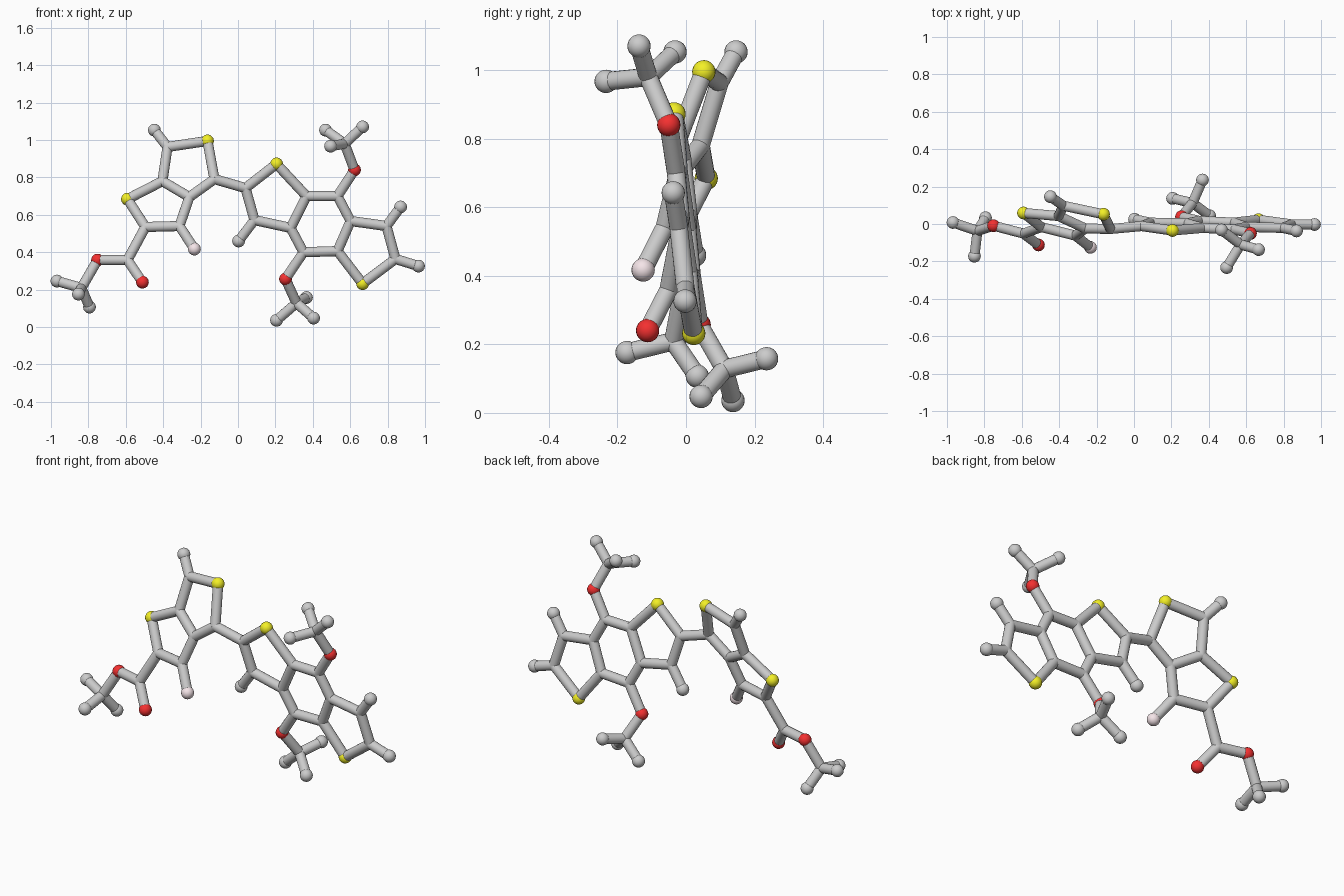
import bpy, bmesh
from mathutils import Vector, Matrix

if "Cube" in bpy.data.objects:
    bpy.data.objects.remove(bpy.data.objects["Cube"])

STICK, BALL = 0.027, 0.034


def left(x, z):      # tilted plane of the left double ring
    return Vector((x, 0.052 - 0.262 * (x + 0.163) + 0.338 * (z - 0.995), z))


def right(x, z):     # tilted plane of the right triple ring
    return Vector((x, -0.035 - 0.046 * (x - 0.206) - 0.123 * (z - 0.872), z))


V = lambda *c: Vector(c)

# Joints of the left group
P = {k: left(*c) for k, c in dict(
    la=(-.447, 1.053), lb=(-.377, .963), S1=(-.163, .995), lc=(-.126, .791),
    ld=(-.26, .695), le=(-.404, .78), S2=(-.591, .684), lf=(-.495, .535),
    lg=(-.313, .54), F1=(-.233, .417), lh=(-.591, .358), O1=(-.511, .24),
    O2=(-.751, .358), li=(-.837, .209)).items()}
# Joints of the right group
P.update({k: right(*c) for k, c in dict(
    S3=(.206, .872), r1=(.04, .743), r2=(.088, .572), ra=(.003, .46),
    r3=(.281, .53), r4=(.366, .70), r5=(.532, .70), O3=(.623, .84),
    r6=(.602, .567), r7=(.532, .406), r8=(.35, .40), O4=(.254, .257),
    S4=(.666, .232), r9=(.842, .364), r10=(.794, .54), rb=(.965, .326),
    rc=(.869, .642)).items()})
# Centres and tips of the three-pronged branches
P.update(tc=V(.57, -.11, .98), bc=V(.313, .112, .128))
prongs = {
    'li': [V(-.968, .008, .246), V(-.853, -.172, .176), V(-.794, .033, .107)],
    'tc': [V(.468, -.032, 1.053), V(.495, -.233, .967), V(.666, -.137, 1.07)],
    'bc': [V(.206, .137, .036), V(.404, .044, .048), V(.366, .235, .158)],
}
ends = ['la', 'ra', 'rb', 'rc']
chains = ['la lb S1 lc ld le lb', 'le S2 lf lg ld', 'lg F1', 'lf lh O1',
          'lh O2 li', 'lc r1 S3 r4 r3 r2 r1', 'r2 ra', 'r4 r5 r6 r7 r8 r3',
          'r5 O3 tc', 'r8 O4 bc', 'r7 S4 r9 r10 r6', 'r9 rb', 'r10 rc']
for centre, tips in prongs.items():
    for i, tip in enumerate(tips):
        key = centre + str(i)
        P[key] = tip
        ends.append(key)
        chains.append(centre + ' ' + key)


def ball(bm, p, r):
    bmesh.ops.create_uvsphere(bm, u_segments=20, v_segments=14, radius=r,
                              matrix=Matrix.Translation(p))


def stick(bm, a, b):
    d = b - a
    m = Matrix.Translation((a + b) / 2) @ d.to_track_quat('Z', 'Y').to_matrix().to_4x4()
    bmesh.ops.create_cone(bm, cap_ends=True, segments=18, radius1=STICK,
                          radius2=STICK, depth=d.length, matrix=m)


def finish(bm, name, colour=None):
    me = bpy.data.meshes.new(name)
    bm.to_mesh(me)
    bm.free()
    for f in me.polygons:
        f.use_smooth = len(f.vertices) < 5
    ob = bpy.data.objects.new(name, me)
    bpy.context.collection.objects.link(ob)
    if colour:
        mat = bpy.data.materials.new(name + '_colour')
        mat.diffuse_color = (*colour, 1)
        mat.use_nodes = True
        mat.node_tree.nodes["Principled BSDF"].inputs["Base Color"].default_value = mat.diffuse_color
        me.materials.append(mat)


# Grey sticks with rounded joints
bm = bmesh.new()
for chain in chains:
    keys = chain.split()
    for a, b in zip(keys, keys[1:]):
        stick(bm, P[a], P[b])
for k in P:
    if k[0].islower() and k not in ends:
        ball(bm, P[k], STICK)
finish(bm, 'bond_sticks')

# Grey balls at the free ends
bm = bmesh.new()
for k in ends:
    ball(bm, P[k], BALL)
finish(bm, 'end_balls')

# Coloured balls
for letter, name, colour in [('S', 'yellow_balls', (.9, .87, .02)),
                             ('O', 'red_balls', (.9, .03, .03)),
                             ('F', 'pink_ball', (.91, .78, .81))]:
    bm = bmesh.new()
    for k in P:
        if k[0] == letter:
            ball(bm, P[k], BALL)
    finish(bm, name, colour)
